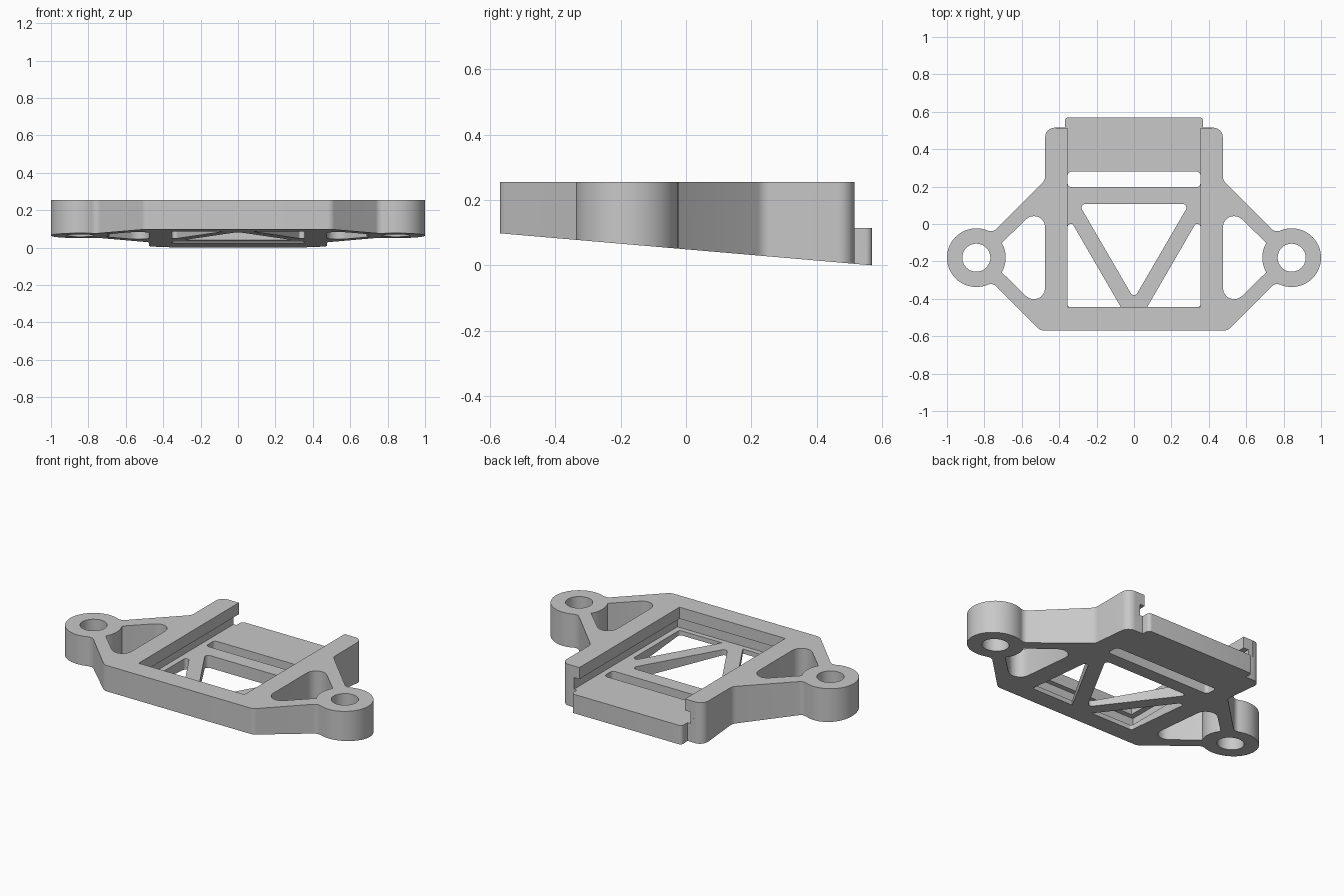
import bpy, bmesh, math
from mathutils import Vector

if "Cube" in bpy.data.objects:
    bpy.data.objects.remove(bpy.data.objects["Cube"])

LUG = Vector((0.843, -0.18))   # centre of the right mounting lug
LUG_R, BORE_R = 0.157, 0.075
TOP, FLOOR, LIP = 0.255, 0.115, 0.185
END = 0.515                    # back end of the side rails

grey = bpy.data.materials.new("grey plastic")
grey.diffuse_color = (0.58, 0.58, 0.58, 1)
grey.use_nodes = True
grey.node_tree.nodes["Principled BSDF"].inputs["Base Color"].default_value = grey.diffuse_color


def rounded(corners, steps=6):
    """Turn (x, y, radius) corners into a polygon with filleted corners."""
    out = []
    n = len(corners)
    for i, (x, y, r) in enumerate(corners):
        p = Vector((x, y))
        if r == 0:
            out.append(p)
            continue
        a = (Vector(corners[i - 1][:2]) - p).normalized()
        b = (Vector(corners[(i + 1) % n][:2]) - p).normalized()
        half = math.acos(max(-1, min(1, a.dot(b)))) / 2
        centre = p + (a + b).normalized() * (r / math.sin(half))
        reach = r / math.tan(half)
        va, vb = p + a * reach - centre, p + b * reach - centre
        sweep = math.atan2(va.x * vb.y - va.y * vb.x, va.dot(vb))
        start = math.atan2(va.y, va.x)
        for k in range(steps + 1):
            t = start + sweep * k / steps
            out.append(centre + r * Vector((math.cos(t), math.sin(t))))
    return out


def arc(centre, r, a0, a1, steps):
    angles = [math.radians(a0 + (a1 - a0) * k / steps) for k in range(steps + 1)]
    return [(centre[0] + r * math.cos(t), centre[1] + r * math.sin(t)) for t in angles]


def prism(name, pts, z0, z1):
    """Closed upright prism with outward normals."""
    n = len(pts)
    area = sum(pts[i - 1][0] * pts[i][1] - pts[i][0] * pts[i - 1][1] for i in range(n))
    if area < 0:
        pts = list(reversed(pts))
    verts = [(p[0], p[1], z) for z in (z0, z1) for p in pts]
    faces = [list(range(n - 1, -1, -1)), list(range(n, 2 * n))]
    faces += [(i, (i + 1) % n, (i + 1) % n + n, i + n) for i in range(n)]
    me = bpy.data.meshes.new(name)
    me.from_pydata(verts, [], faces)
    me.update()
    ob = bpy.data.objects.new(name, me)
    bpy.context.collection.objects.link(ob)
    return ob


def box(name, x, y0, y1, z0, z1):
    return prism(name, [(-x, y0), (x, y0), (x, y1), (-x, y1)], z0, z1)


def volume(me):
    bm = bmesh.new()
    bm.from_mesh(me)
    v = bm.calc_volume(signed=True) if bm.faces else 0
    bm.free()
    return v


def cut(ob, cutter):
    """Subtract a cutter, using the first solver that gives a sound solid."""
    before = volume(ob.data)
    cutter.hide_render = True
    for solver in ("EXACT", "MANIFOLD", "FLOAT"):
        mod = ob.modifiers.new("cut", "BOOLEAN")
        mod.operation = "DIFFERENCE"
        mod.solver = solver
        mod.object = cutter
        bpy.context.view_layer.update()
        deps = bpy.context.evaluated_depsgraph_get()
        me = bpy.data.meshes.new_from_object(ob.evaluated_get(deps))
        ob.modifiers.clear()
        if before * 0.2 < volume(me) < before:
            ob.data = me
            break
    bpy.data.objects.remove(cutter)


# Outer outline: right half, then mirrored
lug_arc = [(x, y, 0) for x, y in arc(LUG, LUG_R, -112, 112, 36)]
right = [(0.50, -0.57, 0.05), (0.755, -0.315, 0.04)] + lug_arc + [
    (0.755, -0.045, 0.04), (0.475, 0.235, 0.05), (0.475, END, 0.05),
    (0.37, END, 0), (0.37, 0.57, 0.02)]
left = [(-x, y, r) for x, y, r in reversed(right)]
frame = prism("mounting_frame", rounded(right + left), -0.1, TOP)

# Sloping underside
wedge = box("underside_cutter", 1.5, -1, 1, -0.5, 0)
for v in wedge.data.vertices:
    if v.co.z > -0.1:
        v.co.z = (0.57 - v.co.y) * 0.098 / 1.14
wedge.data.update()
cut(frame, wedge)

# Groove beneath the lip, open tray, and low tongue at the back
cut(frame, box("groove_cutter", 0.39, -0.475, 0.8, FLOOR, LIP))
cut(frame, box("tray_cutter", 0.355, -0.445, 0.8, 0.15, 0.4))
cut(frame, box("tongue_cutter", 0.42, END - 0.0004, 0.8, 0.15, 0.4))

# Slot and central truss opening in the floor
cut(frame, prism("slot_cutter", rounded([
    (-0.355, 0.198, 0.02), (0.355, 0.198, 0.02),
    (0.355, 0.28, 0.02), (-0.355, 0.28, 0.02)]), -0.3, 0.15))
cut(frame, prism("truss_centre_cutter", rounded([
    (-0.295, 0.107, 0.02), (0, -0.4, 0.02), (0.295, 0.107, 0.02)]), -0.3, 0.15))

# Paired openings: truss sides, windows bulged inward by the lugs, and bores
truss_side = rounded([(0.07, -0.445, 0), (0.355, -0.445, 0.015),
                      (0.355, 0.0, 0.015), (0.328, 0.0, 0.008)])
bulge = [(x, y, 0) for x, y in arc(LUG, LUG_R, 150, 210, 12)]
window = rounded([(0.475, 0.125, 0.06)] + bulge + [(0.475, -0.485, 0.06)])
bore = arc(LUG, BORE_R, 0, 350, 35)
for label, pts, top in (("truss_side", truss_side, 0.15),
                        ("window", window, 0.5), ("bore", bore, 0.5)):
    for side in (1, -1):
        cut(frame, prism(label + "_cutter", [(side * p[0], p[1]) for p in pts], -0.3, top))

# Single colour and sharp-edged smooth shading
frame.data.name = "mounting_frame"
frame.data.materials.clear()
frame.data.materials.append(grey)
for p in frame.data.polygons:
    p.material_index = 0
bpy.ops.object.select_all(action="DESELECT")
frame.select_set(True)
bpy.context.view_layer.objects.active = frame
bpy.ops.object.shade_smooth_by_angle(angle=math.radians(25))
